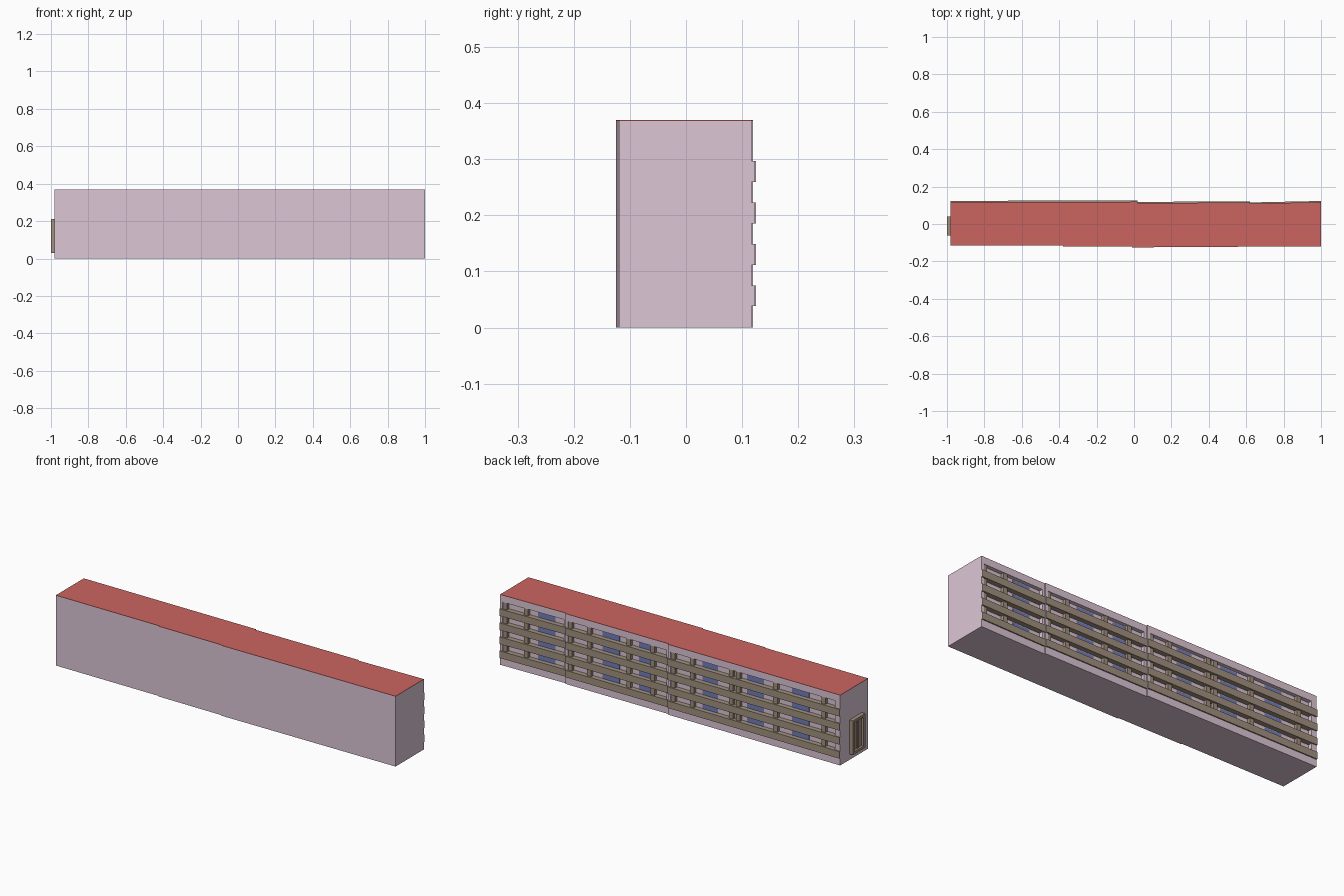
import bpy, bmesh

if "Cube" in bpy.data.objects:
    bpy.data.objects.remove(bpy.data.objects["Cube"])


def material(name, rgb):
    m = bpy.data.materials.new(name)
    m.diffuse_color = (*rgb, 1)
    m.use_nodes = True
    m.node_tree.nodes["Principled BSDF"].inputs["Base Color"].default_value = m.diffuse_color
    return m


PINK = material("pink_render", (0.72, 0.57, 0.67))
RED = material("red_roof", (0.60, 0.13, 0.12))
BROWN = material("brown_panel", (0.36, 0.28, 0.21))
BLUE = material("blue_glass", (0.17, 0.21, 0.50))


def make(name, prisms, mats):
    """prisms: list of (footprint points counter-clockwise, z0, z1, end_cap_material)"""
    bm = bmesh.new()
    for pts, z0, z1, cap in prisms:
        lo = [bm.verts.new((x, y, z0)) for x, y in pts]
        hi = [bm.verts.new((x, y, z1)) for x, y in pts]
        bm.faces.new(lo[::-1])
        bm.faces.new(hi)
        n = len(pts)
        for i in range(n):
            j = (i + 1) % n
            f = bm.faces.new((lo[i], lo[j], hi[j], hi[i]))
            if i == 1:
                f.material_index = cap
    me = bpy.data.meshes.new(name)
    bm.to_mesh(me)
    bm.free()
    for m in mats:
        me.materials.append(m)
    ob = bpy.data.objects.new(name, me)
    bpy.context.collection.objects.link(ob)
    return ob


H, ROOF, DEPTH = 0.368, 0.37, 0.02
BANDS = [(0.038 + 0.0738 * i, 0.075 + 0.0738 * i) for i in range(4)]
OPENINGS = [(b[1], t) for b, t in zip(BANDS, [b[0] for b in BANDS[1:]] + [0.333])]

# Stepped sections: x start, x end, facade y at start, facade y at end
SECTIONS = [(-0.98, 0.02, 0.118, 0.119),
            (0.02, 0.62, 0.112, 0.115),
            (0.62, 1.00, 0.109, 0.117)]
PILLARS = [[-0.88, -0.60, -0.384, -0.343, -0.116, -0.005],
           [0.118, 0.258, 0.486, 0.597],
           [0.854, 0.975]]
WINDOWS = [[(-0.787, -0.688), (-0.524, -0.425), (-0.256, -0.168)],
           [(0.13, 0.206), (0.32, 0.42)],
           [(0.696, 0.796)]]
FRONT = [(-0.98, -0.114), (-0.38, -0.114), (-0.38, -0.119), (-0.01, -0.120),
         (-0.01, -0.125), (1.0, -0.119)]


def footprint(inset):
    back = []
    for x0, x1, y0, y1 in reversed(SECTIONS):
        back += [(x1, y1 - inset), (x0, y0 - inset)]
    return FRONT + back


# Main block and roof
make("main_block", [(footprint(DEPTH), 0, H, 0)], [PINK])
make("roof", [(footprint(0), H, ROOF, 0)], [RED])

# Loggia facades on the back
for k, (x0, x1, y0, y1) in enumerate(SECTIONS):
    def strip(a, b, inner, outer, z0, z1, cap=0):
        ya, yb = (y0 + (y1 - y0) * (x - x0) / (x1 - x0) for x in (a, b))
        return ([(a, ya + inner), (b, yb + inner), (b, yb + outer), (a, ya + outer)],
                z0, z1, cap)

    left = 0.03 if k == 0 else 0.014
    frame = [strip(x0, x1, -DEPTH, 0, 0, BANDS[0][0]),
             strip(x0, x1, -DEPTH, 0, OPENINGS[-1][1], H)]
    for a, b in ((x0, x0 + left), (x1 - 0.014, x1)):
        frame.append(strip(a, b, -DEPTH, 0, BANDS[0][0], OPENINGS[-1][1]))
    make(f"facade_frame_{k + 1}", frame, [PINK])

    # balcony parapets run the full width and project a little
    make(f"balcony_bands_{k + 1}",
         [strip(x0, x1, -DEPTH, 0.006, a, b, 1) for a, b in BANDS], [BROWN, PINK])
    make(f"pillars_{k + 1}",
         [strip(x - 0.012, x + 0.012, -DEPTH, -0.003, a, b)
          for x in PILLARS[k] for a, b in OPENINGS], [BROWN])
    make(f"windows_{k + 1}",
         [strip(p, q, -DEPTH, -DEPTH + 0.002, a, b - 0.005)
          for p, q in WINDOWS[k] for a, b in OPENINGS], [BLUE])


# Framed entrance on the left end wall
def box(xa, xb, ya, yb, za, zb):
    return ([(xa, ya), (xb, ya), (xb, yb), (xa, yb)], za, zb, 0)


X0, X1, YA, YB, ZA, ZB, T = -1.0, -0.98, -0.062, 0.040, 0.03, 0.21, 0.014
make("entrance_frame", [box(X0, X1, YA, YA + T, ZA, ZB),
                        box(X0, X1, YB - T, YB, ZA, ZB),
                        box(X0, X1, YA + T, YB - T, ZA, ZA + T),
                        box(X0, X1, YA + T, YB - T, ZB - T, ZB)], [BROWN])
make("entrance_panel", [box(-0.988, X1, YA + T, YB - T, ZA + T, ZB - T),
                        box(-0.993, -0.988, -0.016, -0.006, ZA + T, ZB - T)], [BROWN])
